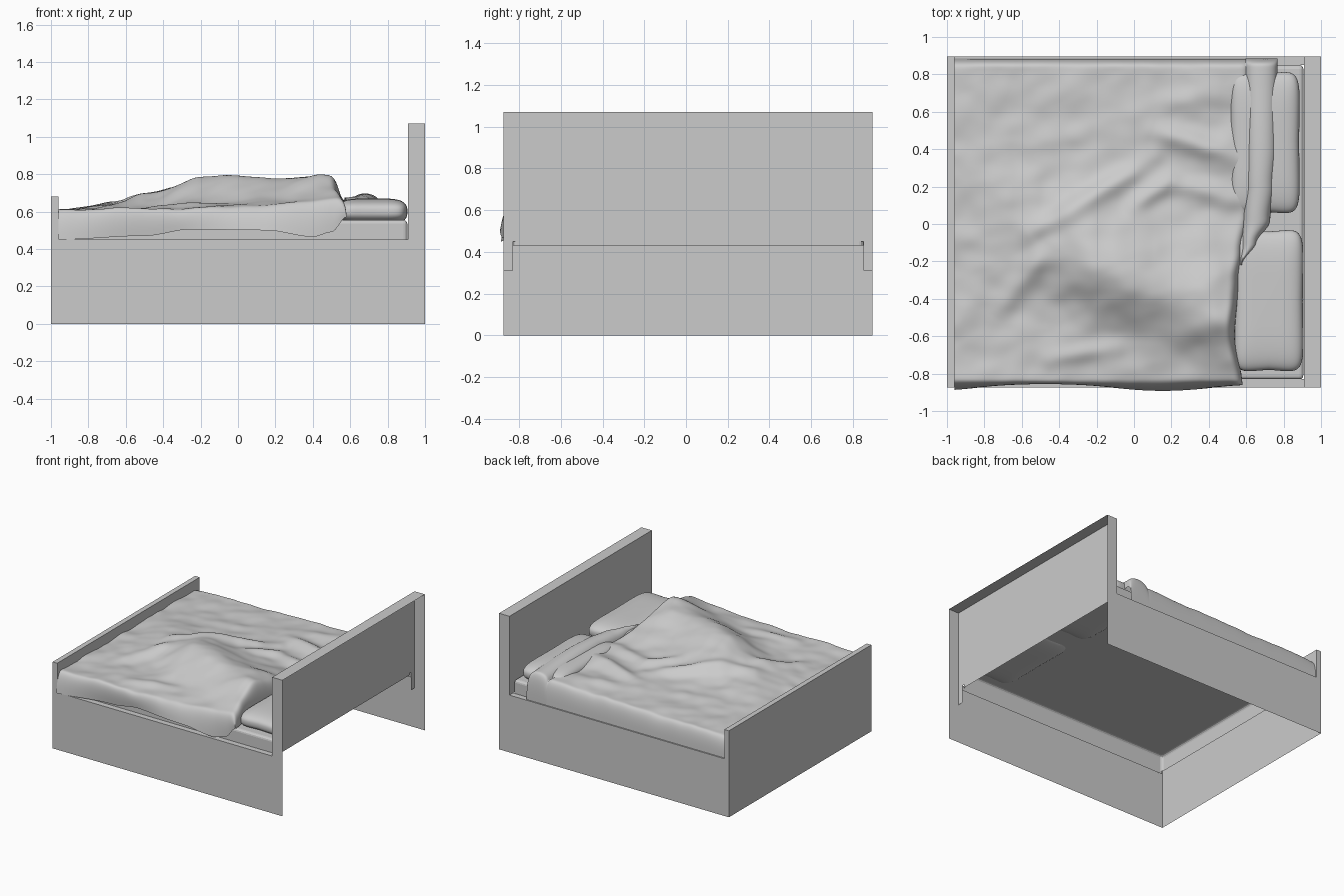
import bpy, bmesh
from math import sin, cos, pi, exp, hypot
from mathutils import Vector, noise

if "Cube" in bpy.data.objects:
    bpy.data.objects.remove(bpy.data.objects["Cube"])

Y0, Y1 = -0.875, 0.895          # outer faces of the bed frame


def finish(name, bm, smooth=False):
    me = bpy.data.meshes.new(name)
    bm.to_mesh(me)
    bm.free()
    ob = bpy.data.objects.new(name, me)
    bpy.context.collection.objects.link(ob)
    if smooth:
        me.polygons.foreach_set("use_smooth", [True] * len(me.polygons))
    return ob


def sheets(name, rects):
    """Axis-aligned rectangles, each given by two opposite corners."""
    bm = bmesh.new()
    for a, b in rects:
        flat = [i for i in range(3) if abs(a[i] - b[i]) < 1e-6][0]
        i, j = [k for k in range(3) if k != flat]
        vs = []
        for p, q in ((a, a), (b, a), (b, b), (a, b)):
            co = list(a)
            co[i], co[j] = p[i], q[j]
            vs.append(bm.verts.new(co))
        bm.faces.new(vs)
    bmesh.ops.remove_doubles(bm, verts=bm.verts, dist=1e-4)
    bmesh.ops.recalc_face_normals(bm, faces=bm.faces)
    return finish(name, bm)


def surface(name, nu, nv, fn):
    bm = bmesh.new()
    g = [[bm.verts.new(fn(i / nu, j / nv)) for j in range(nv + 1)] for i in range(nu + 1)]
    for i in range(nu):
        for j in range(nv):
            bm.faces.new((g[i][j], g[i + 1][j], g[i + 1][j + 1], g[i][j + 1]))
    return finish(name, bm, True)


def interp(pts, x):
    if x <= pts[0][0]:
        return pts[0][1]
    for (a, p), (b, q) in zip(pts, pts[1:]):
        if x <= b:
            t = (x - a) / (b - a)
            return p + (q - p) * t * t * (3 - 2 * t)
    return pts[-1][1]


def curl(q):
    """Quarter-round: outward and downward fractions for q in 0..1."""
    return max(0, sin(q * pi / 2)) ** 0.75, max(0, cos(q * pi / 2)) ** 0.75


# headboard: hollow shell, open at the back
sheets("headboard", [
    ((0.91, Y0, 0.45), (0.91, Y1, 1.07)),
    ((0.91, Y0, 1.07), (1, Y1, 1.07)),
    ((0.91, Y0, 0.45), (1, Y0, 1.07)),
    ((0.91, Y1, 0.45), (1, Y1, 1.07)),
    ((0.91, Y0, 0.31), (0.91, Y0 + 0.045, 0.45)),
    ((0.91, Y1 - 0.045, 0.31), (0.91, Y1, 0.45))])

# footboard: hollow shell
sheets("footboard", [
    ((-1, Y0, 0), (-1, Y1, 0.68)),
    ((-1, Y0, 0.68), (-0.96, Y1, 0.68)),
    ((-0.96, Y0, 0.44), (-0.96, Y1, 0.68)),
    ((-1, Y0, 0.45), (-0.96, Y0, 0.68)),
    ((-1, Y1, 0.45), (-0.96, Y1, 0.68))])

# side rails with an inward ledge and lip
for name, y, d in (("front_rail", Y0, 0.045), ("back_rail", Y1, -0.045)):
    sheets(name, [
        ((-1, y, 0), (1, y, 0.45)),
        ((-0.96, y, 0.45), (0.91, y + d, 0.45)),
        ((-0.96, y + d, 0.41), (0.91, y + d, 0.45))])

# mattress: top and sides, open underneath
ma, mb, top = Y0 + 0.045, Y1 - 0.045, 0.555
mat = sheets("mattress", [
    ((-0.96, ma, top), (0.905, mb, top)),
    ((-0.96, ma, 0.43), (0.905, ma, top)),
    ((-0.96, mb, 0.43), (0.905, mb, top)),
    ((0.905, ma, 0.43), (0.905, mb, top)),
    ((-0.96, ma, 0.43), (-0.96, mb, top))])
bev = mat.modifiers.new("round", 'BEVEL')
bev.width, bev.segments = 0.02, 3


# pillows: rounded-box forms
def pillow(name, cx, cy, cz, sx, sy, sz):
    def p(v, e):
        return (1 if v >= 0 else -1) * abs(v) ** e

    def fn(u, v):
        a, b = u * 2 * pi, (v - 0.5) * pi
        r = p(cos(b), 0.45)
        x, y = r * p(cos(a), 0.3), r * p(sin(a), 0.3)
        pinch = 1 - 0.04 * (1 - abs(x * y))
        return (cx + sx * x * pinch, cy + sy * y * pinch, cz + sz * p(sin(b), 0.75))
    surface(name, 72, 32, fn)


pillow("front_pillow", 0.72, -0.41, 0.60, 0.19, 0.385, 0.07)
pillow("back_pillow", 0.70, 0.435, 0.60, 0.19, 0.385, 0.07)

# duvet: height field with a sleeper-like mound, creases and wrinkles
MOUND = [(-0.95, 0), (-0.65, 0.045), (-0.5, 0.065), (-0.2, 0.155), (-0.05, 0.165),
         (0.2, 0.145), (0.42, 0.16), (0.6, 0.13)]
CREASES = [(-0.75, -0.5, -0.45, -0.12, 0.025, 0.06), (-0.55, -0.05, 0.1, 0.35, 0.04, 0.06),
           (0.0, 0.1, 0.2, 0.22, 0.03, 0.05), (0.2, 0.22, 0.58, 0.12, 0.035, 0.06),
           (0.1, 0.5, 0.55, 0.36, 0.04, 0.06), (-0.45, -0.72, -0.1, -0.66, 0.025, 0.05),
           (0.0, 0.62, 0.5, 0.72, 0.015, 0.06), (-0.7, 0.45, -0.2, 0.5, 0.012, 0.09)]
HEM = [(-0.96, 0.45), (-0.5, 0.47), (-0.25, 0.505), (0.15, 0.50), (0.4, 0.465),
       (0.5, 0.49), (0.58, 0.57)]


def height(x, y):
    h = 0.605 + 0.02 * (x + 0.96)
    yc = -0.3 - 0.4 * x
    w = 0.26 if y < yc else 0.34
    h += interp(MOUND, x) * exp(-((y - yc) / w) ** 2)
    for ax, ay, bx, by, amp, w in CREASES:
        dx, dy = bx - ax, by - ay
        t = min(1, max(0, ((x - ax) * dx + (y - ay) * dy) / (dx * dx + dy * dy)))
        d = hypot(x - ax - t * dx, y - ay - t * dy)
        h += amp * sin(pi * (0.15 + 0.7 * t)) * exp(-(d / w) ** 2)
    h += 0.014 * noise.noise(Vector((x * 3 + y * 2, y * 6 - x * 3, 0.3)))
    h += 0.006 * noise.noise(Vector((x * 9, y * 11, 2.7)))
    return h


def duvet(u, v):
    t = v * 2 - 1
    back = t > 0
    ylim = 0.88 if back else 0.87
    a, side = abs(t), 0.0
    if a < 0.82:
        y, drop = a / 0.82 * (ylim - 0.05), 1.0
    else:
        out, drop = curl((a - 0.82) / 0.18)
        y, side = ylim - 0.05 + 0.05 * out, 1 - drop
    y = y if back else -y
    xe = interp([(-0.87, 0.58), (-0.6, 0.54), (-0.3, 0.56), (-0.15, 0.58), (0.1, 0.62)], y)
    if u < 0.88:
        x, end = -0.96 + u / 0.88 * (xe - 0.06 + 0.96), 1.0
    else:
        out, end = curl((u - 0.88) / 0.12)
        x = xe - 0.06 + 0.06 * out
    h = 0.57 + (height(x, y) - 0.57) * end
    hem = 0.45 if back else interp(HEM, x)
    z = hem + (h - hem) * drop
    # soft bulges along the hanging side
    if side:
        y += (1 if back else -1) * side * (0.005 if back else 0.022 * sin(5 * x + 0.8))
    return x, max(y, -0.893), z


surface("duvet", 150, 130, duvet)

# turned-back fold of the duvet on the back half
EDGE = [(-0.22, 0.575), (-0.1, 0.66), (0.02, 0.725), (0.2, 0.75), (0.4, 0.765), (0.9, 0.765)]


def fold(u, v):
    if v < 0.85:
        y, drop = -0.22 + v / 0.85 * 1.06, 1.0
    else:
        out, drop = curl((v - 0.85) / 0.15)
        y = 0.84 + 0.045 * out
    xa = 0.565 + 0.03 * min(1, (y + 0.22) / 0.4)
    xe = interp(EDGE, y) + 0.003
    c = cos(pi * (1 - u))
    x = (xa + xe) / 2 + (xe - xa) / 2 * c
    z = 0.58 + (0.105 + 0.012 * sin(5 * y)) * max(0, 1 - c * c) ** 0.3
    if u < 0.5:
        z = max(z, 0.63)
    return x, y, 0.45 + (z - 0.45) * drop


surface("duvet_fold", 28, 80, fold)
